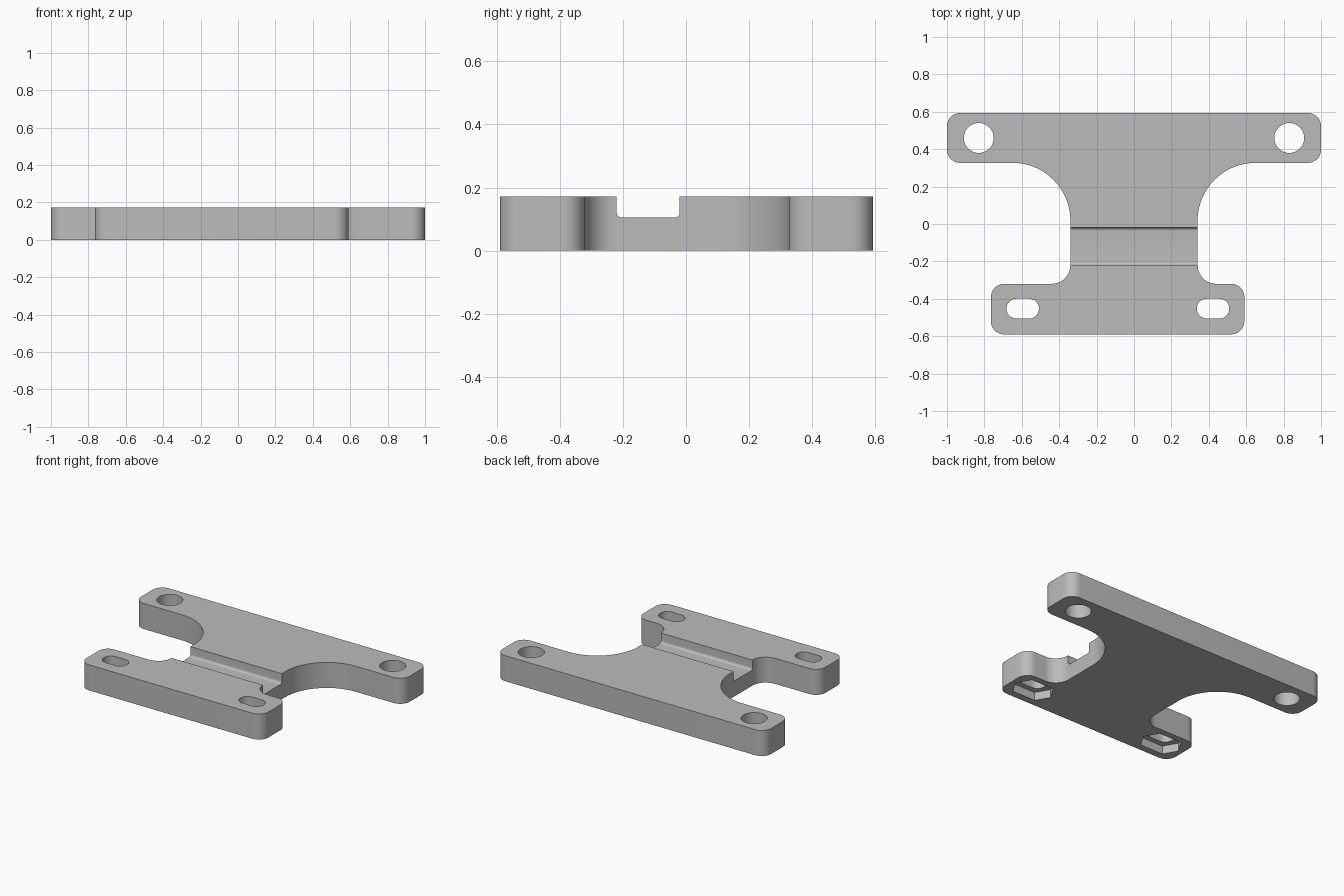
import bpy, bmesh
from math import pi, cos, sin, radians
from mathutils import Matrix

if "Cube" in bpy.data.objects:
    bpy.data.objects.remove(bpy.data.objects["Cube"])

THICK = 0.172


def arc(cx, cy, r, a0, a1, n=10):
    """Points on an arc, angles in degrees."""
    return [(cx + r * cos(radians(a0 + (a1 - a0) * i / n)),
             cy + r * sin(radians(a0 + (a1 - a0) * i / n))) for i in range(n + 1)]


def prism(name, points, z0, z1, matrix=None):
    """Extrude a closed outline from z0 to z1."""
    bm = bmesh.new()
    face = bm.faces.new([bm.verts.new((x, y, z0)) for x, y in points])
    ext = bmesh.ops.extrude_face_region(bm, geom=[face])
    bmesh.ops.translate(bm, vec=(0, 0, z1 - z0),
                        verts=[v for v in ext["geom"] if isinstance(v, bmesh.types.BMVert)])
    if matrix:
        bm.transform(matrix)
    bmesh.ops.recalc_face_normals(bm, faces=bm.faces)
    mesh = bpy.data.meshes.new(name)
    bm.to_mesh(mesh)
    bm.free()
    obj = bpy.data.objects.new(name, mesh)
    bpy.context.collection.objects.link(obj)
    return obj


# Plate outline: wide rear bar, filleted neck, narrower offset front bar
R, NECK, FR, FF = 0.07, 0.34, 0.31, 0.10
BACK, REAR_IN, FRONT_IN, FRONT = 0.593, 0.327, -0.32, -0.59
LEFT, RIGHT = -0.765, 0.59
outline = (
    arc(RIGHT - R, FRONT + R, R, -90, 0)
    + arc(RIGHT - R, FRONT_IN - R, R, 0, 90)
    + arc(NECK + FF, FRONT_IN + FF, FF, 270, 180)
    + arc(NECK + FR, REAR_IN - FR, FR, 180, 90, 20)
    + arc(1 - R, REAR_IN + R, R, -90, 0)
    + arc(1 - R, BACK - R, R, 0, 90)
    + arc(-1 + R, BACK - R, R, 90, 180)
    + arc(-1 + R, REAR_IN + R, R, 180, 270)
    + arc(-NECK - FR, REAR_IN - FR, FR, 90, 0, 20)
    + arc(-NECK - FF, FRONT_IN + FF, FF, 0, -90)
    + arc(LEFT + R, FRONT_IN - R, R, 90, 180)
    + arc(LEFT + R, FRONT + R, R, 180, 270)
)
plate = prism("mounting_plate", outline, 0, THICK)
cutters = []

# Round bolt holes in the rear bar
for side in (-1, 1):
    cutters.append(prism("bolt_hole", arc(side * 0.83, 0.46, 0.08, 0, 360, 48)[:-1], -0.1, 0.3))

# Slots in the front bar, with stretched hexagonal nut pockets underneath
SLIDE, SLOT_R, HEX_R = 0.034, 0.053, 0.104
for cx in (-0.595, 0.4225):
    cy = -0.4525
    slot = arc(cx + SLIDE, cy, SLOT_R, -90, 90, 16) + arc(cx - SLIDE, cy, SLOT_R, 90, 270, 16)
    cutters.append(prism("slot", slot, -0.1, 0.3))
    pocket = arc(cx + SLIDE, cy, HEX_R, -60, 60, 2) + arc(cx - SLIDE, cy, HEX_R, 120, 240, 2)
    cutters.append(prism("nut_pocket", pocket, -0.1, 0.055))

# Cross groove with rounded floor corners; profile is (y, z), swept along x
G0, G1, GZ, GR = -0.22, -0.02, 0.105, 0.016
groove = ([(G1, 0.3), (G0, 0.3)]
          + arc(G0 + GR, GZ + GR, GR, 180, 270, 6)
          + arc(G1 - GR, GZ + GR, GR, 270, 360, 6))
yz_to_x = Matrix(((0, 0, 1, 0), (1, 0, 0, 0), (0, 1, 0, 0), (0, 0, 0, 1)))
cutters.append(prism("groove", groove, -0.6, 0.6, yz_to_x))

# Apply the cuts
bpy.context.view_layer.objects.active = plate
plate.select_set(True)
for cutter in cutters:
    mod = plate.modifiers.new("cut", 'BOOLEAN')
    mod.operation = 'DIFFERENCE'
    mod.solver = 'EXACT'
    mod.object = cutter
    bpy.ops.object.modifier_apply(modifier=mod.name)
    bpy.data.objects.remove(cutter)
bpy.ops.object.shade_smooth_by_angle(angle=radians(30))

# Plain grey finish
grey = bpy.data.materials.new("grey")
grey.diffuse_color = (0.5, 0.5, 0.5, 1)
grey.use_nodes = True
grey.node_tree.nodes["Principled BSDF"].inputs["Base Color"].default_value = grey.diffuse_color
plate.data.materials.clear()
plate.data.materials.append(grey)
